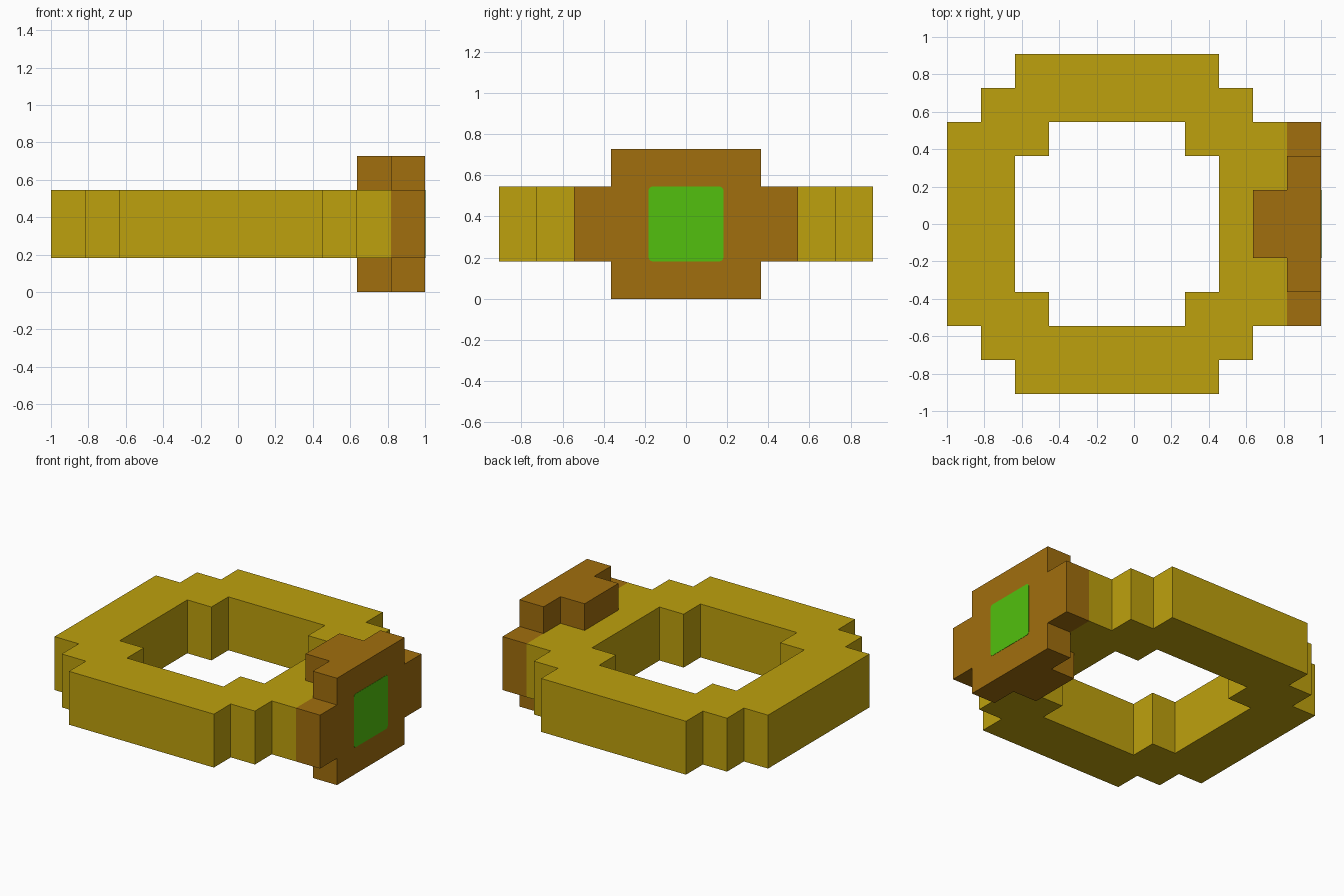
import bpy, bmesh, math
from mathutils import Vector, Matrix

cube = bpy.data.objects.get("Cube")
if cube:
    bpy.data.objects.remove(cube, do_unlink=True)

U = 2 / 11  # one block


def material(name, rgb):
    m = bpy.data.materials.new(name)
    m.use_nodes = True
    m.diffuse_color = (*rgb, 1)
    m.node_tree.nodes["Principled BSDF"].inputs["Base Color"].default_value = (*rgb, 1)
    return m


gold = material("gold", (0.515, 0.356, 0.004))
bronze = material("bronze", (0.356, 0.156, 0.004))
green = material("green", (0.084, 0.527, 0.0044))


def finish(name, bm, mat):
    bmesh.ops.scale(bm, vec=(U, U, U), verts=bm.verts)
    bmesh.ops.recalc_face_normals(bm, faces=bm.faces)
    me = bpy.data.meshes.new(name)
    bm.to_mesh(me)
    bm.free()
    me.materials.append(mat)
    ob = bpy.data.objects.new(name, me)
    bpy.context.collection.objects.link(ob)
    return ob


def extrude(bm, faces, offset):
    geom = bmesh.ops.extrude_face_region(bm, geom=faces)["geom"]
    verts = [v for v in geom if isinstance(v, bmesh.types.BMVert)]
    bmesh.ops.translate(bm, vec=offset, verts=verts)


# Band: stepped half outline (in blocks), extruded and mirrored front to back
outer = [(-5.5, 0), (-5.5, 3), (-4.5, 3), (-4.5, 4), (-3.5, 4), (-3.5, 5), (2.5, 5),
         (2.5, 4), (3.5, 4), (3.5, 3), (4.5, 3), (4.5, 0)]
inner = [(2.5, 0), (2.5, 2), (1.5, 2), (1.5, 3), (-2.5, 3), (-2.5, 2), (-3.5, 2), (-3.5, 0)]
bm = bmesh.new()
half = bm.faces.new([bm.verts.new((x, y, 1)) for x, y in outer + inner])
extrude(bm, [half], (0, 0, 2))
seam = [f for f in bm.faces if all(abs(v.co.y) < 1e-5 for v in f.verts)]
bmesh.ops.delete(bm, geom=seam, context='FACES')
band = finish("band", bm, gold)
mirror = band.modifiers.new("mirror", 'MIRROR')
mirror.use_axis = (False, True, False)

# Setting: cross-shaped plate with a prong at the back above and below the band
bm = bmesh.new()
for y in range(-3, 3):
    for z in range(4):
        if -2 <= y < 2 or 1 <= z < 3:
            bm.faces.new([bm.verts.new((4.5, y + a, z + b))
                          for a, b in ((0, 0), (1, 0), (1, 1), (0, 1))])
bmesh.ops.remove_doubles(bm, verts=bm.verts, dist=0.001)
extrude(bm, bm.faces[:], (1, 0, 0))
prongs = []
for f in bm.faces:
    c = f.calc_center_median()
    if abs(c.x - 4.5) < 0.01 and abs(c.y) < 1 and abs(c.z - 2) > 1:
        prongs.append(f)
extrude(bm, prongs, (-1, 0, 0))
bmesh.ops.recalc_face_normals(bm, faces=bm.faces)
bmesh.ops.dissolve_limit(bm, angle_limit=math.radians(1), verts=bm.verts, edges=bm.edges)
finish("setting", bm, bronze)

# Gem: thin square plate with slightly rounded corners
bm = bmesh.new()
bmesh.ops.create_cube(bm, size=1, matrix=Matrix.Translation(Vector((5.5, 0, 2)))
                      @ Matrix.Diagonal((0.02, 2, 2, 1)))
corners = [e for e in bm.edges if abs(e.verts[0].co.x - e.verts[1].co.x) > 0.01]
bmesh.ops.bevel(bm, geom=corners, offset=0.1, segments=3, profile=0.5, affect='EDGES')
finish("gem", bm, green)
